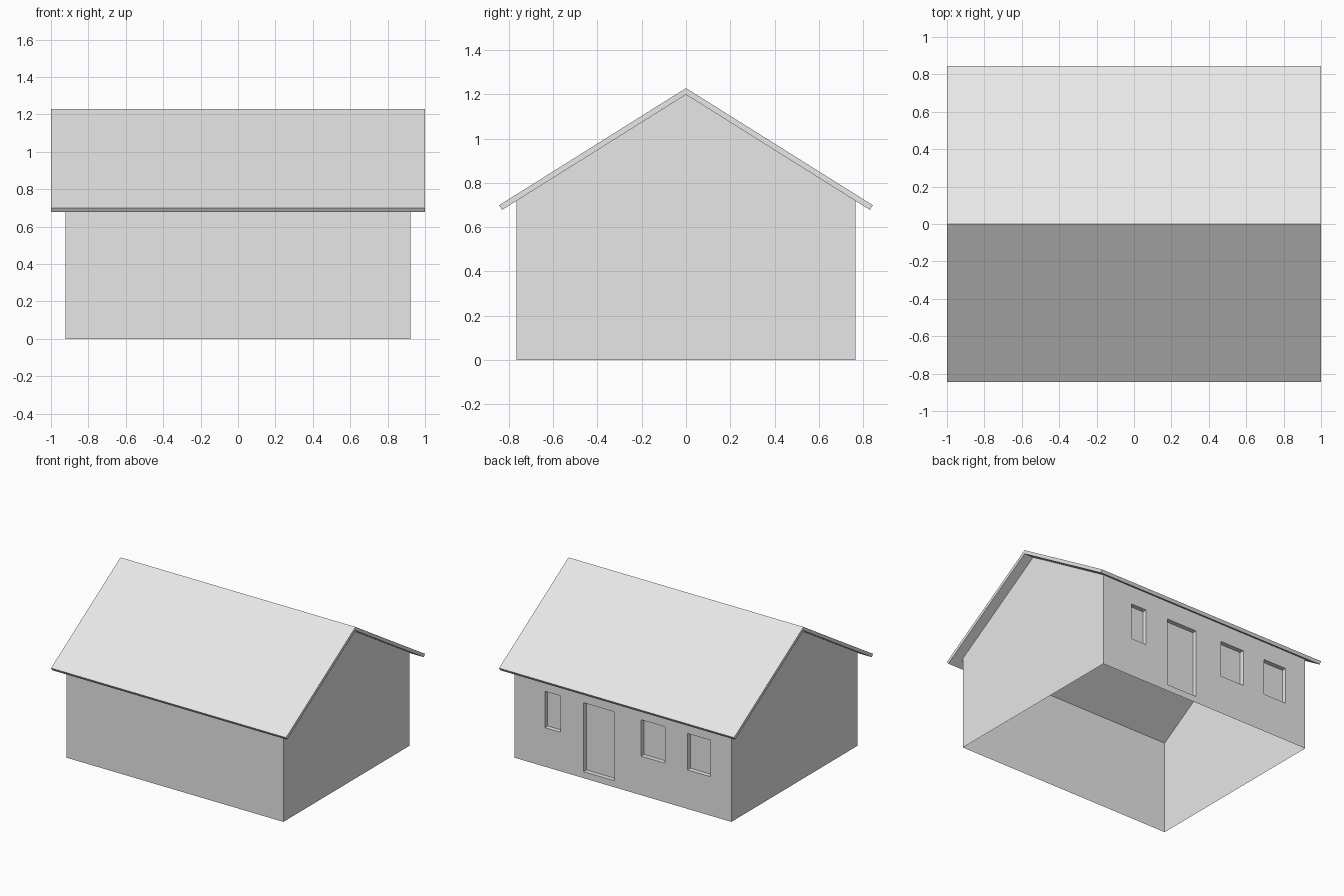
import bpy
import bmesh

cube = bpy.data.objects.get("Cube")
if cube:
    bpy.data.objects.remove(cube, do_unlink=True)

GREY = (0.8, 0.8, 0.8, 1.0)
grey = bpy.data.materials.new("light grey")
grey.use_nodes = True
grey.diffuse_color = GREY
grey.node_tree.nodes["Principled BSDF"].inputs["Base Color"].default_value = GREY

# Main sizes
WALL_X, WALL_Y = 0.922, 0.765
ROOF_X, ROOF_Y = 1.0, 0.844
RIDGE, EAVE_TOP = 1.228, 0.699
THICK = 0.025
RECESS = 0.035
SLOPE = (RIDGE - EAVE_TOP) / ROOF_Y
LEN = (1 + SLOPE ** 2) ** 0.5
UNDER_RIDGE = RIDGE - THICK * LEN
WALL_TOP = UNDER_RIDGE - SLOPE * WALL_Y


def add_object(name, bm):
    mesh = bpy.data.meshes.new(name)
    bm.to_mesh(mesh)
    bm.free()
    mesh.materials.append(grey)
    obj = bpy.data.objects.new(name, mesh)
    bpy.context.collection.objects.link(obj)
    return obj


def face(bm, points):
    return bm.faces.new([bm.verts.new(p) for p in points])


def back_panel(bm, x0, x1, z0, z1):
    return face(bm, [(x0, WALL_Y, z0), (x0, WALL_Y, z1),
                     (x1, WALL_Y, z1), (x1, WALL_Y, z0)])


# Walls: an open-bottomed shell of thin sheets
bm = bmesh.new()
gable = [(-WALL_Y, 0), (WALL_Y, 0), (WALL_Y, WALL_TOP),
         (0, UNDER_RIDGE), (-WALL_Y, WALL_TOP)]
face(bm, [(WALL_X, y, z) for y, z in gable])
face(bm, [(-WALL_X, y, z) for y, z in reversed(gable)])
face(bm, [(-WALL_X, -WALL_Y, 0), (WALL_X, -WALL_Y, 0),
          (WALL_X, -WALL_Y, WALL_TOP), (-WALL_X, -WALL_Y, WALL_TOP)])

# Back wall: columns with two windows, a door and a narrow window
HEAD, SILL, STEP = 0.58, 0.30, 0.05
openings = [(-0.743, -0.548, SILL), (-0.357, -0.154, SILL),
            (0.074, 0.336, STEP), (0.531, 0.666, SILL)]
recessed = []
left = -WALL_X
for x0, x1, sill in openings:
    back_panel(bm, left, x0, 0, WALL_TOP)
    back_panel(bm, x0, x1, 0, sill)
    recessed.append(back_panel(bm, x0, x1, sill, HEAD))
    back_panel(bm, x0, x1, HEAD, WALL_TOP)
    left = x1
back_panel(bm, left, WALL_X, 0, WALL_TOP)

# Push the door and windows inward
pushed = bmesh.ops.extrude_discrete_faces(bm, faces=recessed)["faces"]
bmesh.ops.translate(bm, vec=(0, -RECESS, 0),
                    verts=list({v for f in pushed for v in f.verts}))
bmesh.ops.remove_doubles(bm, verts=bm.verts[:], dist=0.0001)
add_object("walls", bm)

# Roof: folded slab with square-cut eaves
bm = bmesh.new()
in_y = ROOF_Y - THICK * SLOPE / LEN
in_z = EAVE_TOP - THICK / LEN
profile = [(-ROOF_Y, EAVE_TOP), (0, RIDGE), (ROOF_Y, EAVE_TOP),
           (in_y, in_z), (0, UNDER_RIDGE), (-in_y, in_z)]
end = face(bm, [(-ROOF_X, y, z) for y, z in profile])
made = bmesh.ops.extrude_face_region(bm, geom=[end])["geom"]
bmesh.ops.translate(bm, vec=(2 * ROOF_X, 0, 0),
                    verts=[g for g in made if isinstance(g, bmesh.types.BMVert)])
bmesh.ops.recalc_face_normals(bm, faces=bm.faces[:])
add_object("roof", bm)
